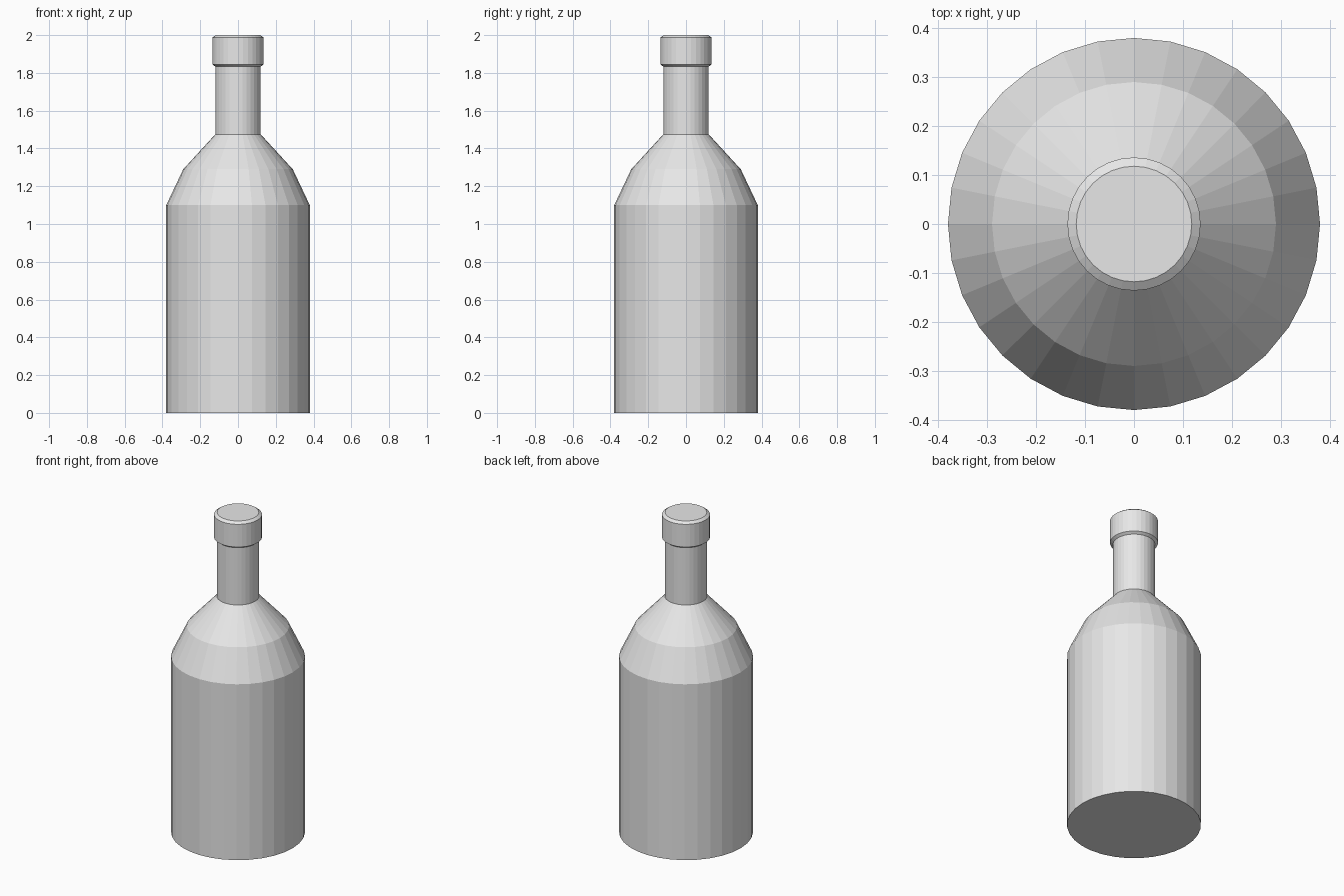
import bpy
import bmesh
import math

SIDES = 32

if "Cube" in bpy.data.objects:
    bpy.data.objects.remove(bpy.data.objects["Cube"], do_unlink=True)

# Single light grey material
grey = bpy.data.materials.new("light_grey")
grey.use_nodes = True
colour = (0.8, 0.8, 0.8, 1)
grey.diffuse_color = colour
grey.node_tree.nodes["Principled BSDF"].inputs["Base Color"].default_value = colour


def lathe(name, profile):
    """Turn a (radius, height) profile around z, closing both ends."""
    bm = bmesh.new()
    rings = []
    for radius, z in profile:
        angles = [math.tau * i / SIDES for i in range(SIDES)]
        rings.append([bm.verts.new((radius * math.cos(a), radius * math.sin(a), z))
                      for a in angles])
    for low, high in zip(rings, rings[1:]):
        for i in range(SIDES):
            j = (i + 1) % SIDES
            bm.faces.new((low[i], low[j], high[j], high[i]))
    bm.faces.new(rings[0][::-1])
    bm.faces.new(rings[-1])
    mesh = bpy.data.meshes.new(name)
    bm.to_mesh(mesh)
    bm.free()
    mesh.materials.append(grey)
    obj = bpy.data.objects.new(name, mesh)
    bpy.context.collection.objects.link(obj)
    return obj


# Body, faceted shoulders and neck, then the chamfered cap
lathe("bottle", [(0.38, 0), (0.38, 1.1), (0.29, 1.29), (0.12, 1.475), (0.12, 1.84)])
lathe("cap", [(0.118, 1.832), (0.136, 1.845), (0.136, 1.987), (0.118, 2.0)])
